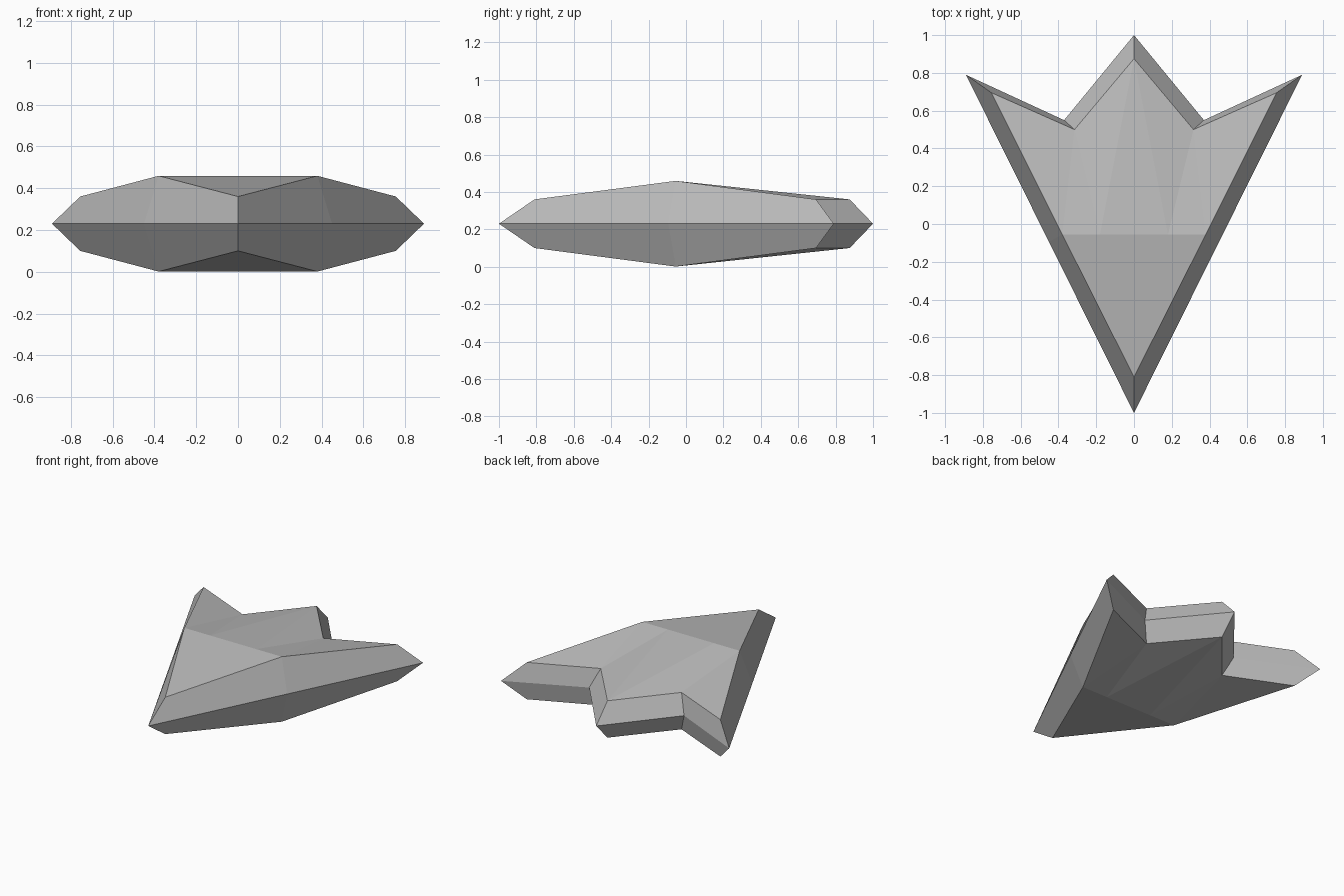
import bpy
import bmesh

# Remove the default cube
cube = bpy.data.objects.get("Cube")
if cube:
    bpy.data.objects.remove(cube, do_unlink=True)

# Single hull colour
grey = bpy.data.materials.new("hull grey")
grey.diffuse_color = (0.5, 0.5, 0.5, 1)
grey.use_nodes = True
bsdf = grey.node_tree.nodes["Principled BSDF"]
bsdf.inputs["Base Color"].default_value = grey.diffuse_color
bsdf.inputs["Roughness"].default_value = 0.8

MID, RIM, RIDGE = 0.23, 0.13, 0.229   # waist height, then offsets from it

# One quarter of the hull: waist outline, bevelled rim and the raised ridge
points = {
    "nose": (0, -1, 0), "side": (0.45, -0.095, 0), "tip": (0.89, 0.79, 0),
    "notch": (0.37, 0.55, 0), "tail": (0, 1, 0),
    "nose_rim": (0, -0.81, RIM), "tip_rim": (0.755, 0.695, RIM),
    "notch_rim": (0.315, 0.5, RIM), "tail_rim": (0, 0.875, RIM),
    "ridge_mid": (0, -0.055, RIDGE), "ridge_in": (0.18, -0.055, RIDGE),
    "ridge_out": (0.38, -0.055, RIDGE),
}
faces = [
    # bevelled edge all round
    "nose side ridge_out nose_rim", "side tip tip_rim ridge_out",
    "tip notch notch_rim tip_rim", "notch tail tail_rim notch_rim",
    # sloping deck in front of and behind the ridge
    "nose_rim ridge_out ridge_in ridge_mid",
    "ridge_mid ridge_in tail_rim", "ridge_in notch_rim tail_rim",
    "ridge_in ridge_out notch_rim", "ridge_out tip_rim notch_rim",
]

# Repeat the quarter left and right, above and below, then weld the seams
bm = bmesh.new()
for sx in (1, -1):
    for sz in (1, -1):
        verts = {n: bm.verts.new((sx * x, y, MID + sz * z))
                 for n, (x, y, z) in points.items()}
        for face in faces:
            bm.faces.new([verts[n] for n in face.split()])
bmesh.ops.remove_doubles(bm, verts=bm.verts, dist=0.0005)
bmesh.ops.recalc_face_normals(bm, faces=bm.faces)

mesh = bpy.data.meshes.new("arrow_hull")
bm.to_mesh(mesh)
bm.free()
mesh.materials.append(grey)
hull = bpy.data.objects.new("arrow_hull", mesh)
bpy.context.collection.objects.link(hull)
